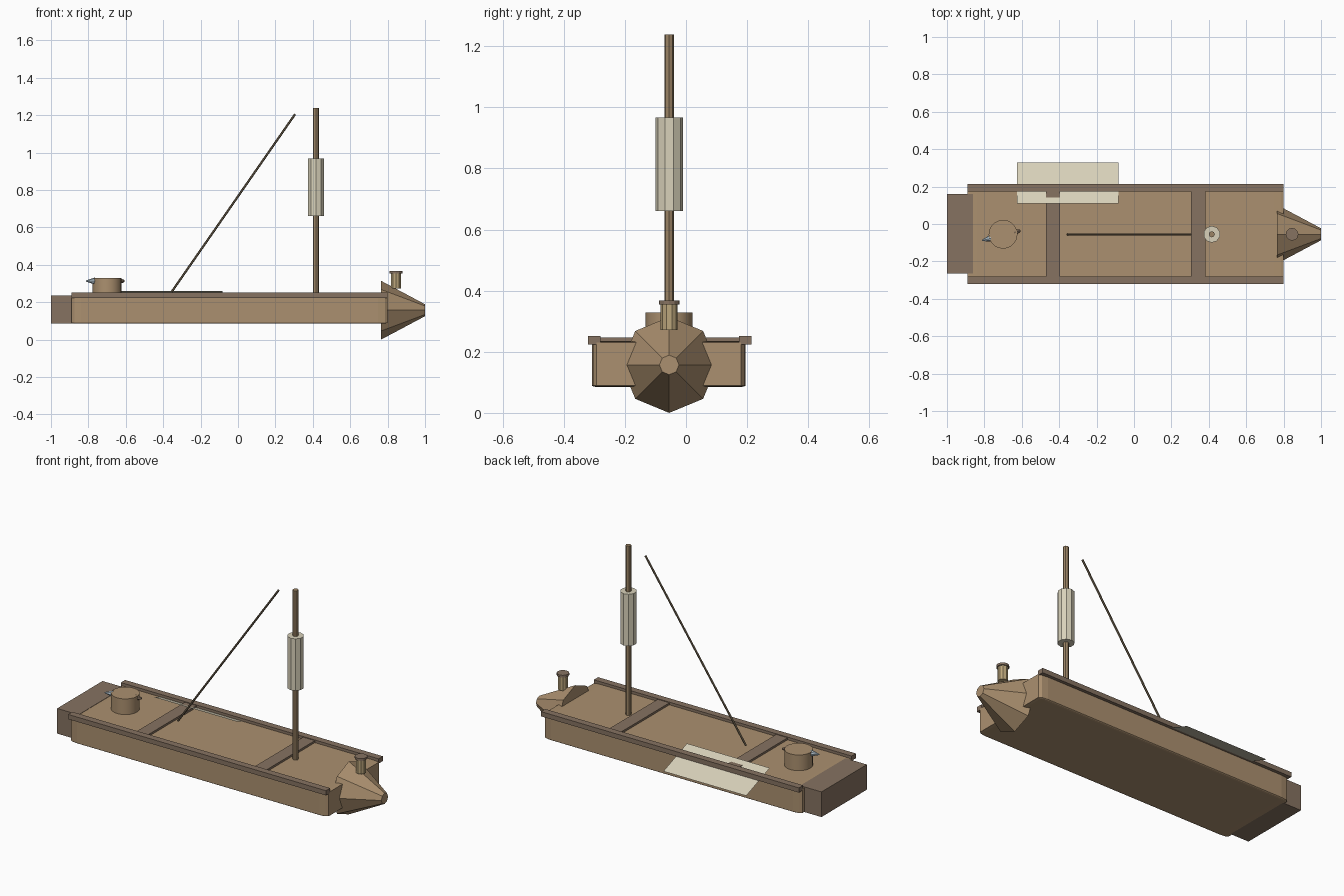
import bpy, bmesh
from mathutils import Vector

if "Cube" in bpy.data.objects:
    bpy.data.objects.remove(bpy.data.objects["Cube"])

CY = -0.055  # centreline of the boat


def material(name, rgb):
    m = bpy.data.materials.new(name)
    m.diffuse_color = (*rgb, 1)
    m.use_nodes = True
    m.node_tree.nodes["Principled BSDF"].inputs["Base Color"].default_value = m.diffuse_color
    return m


TAN = material("tan_wood", (0.41, 0.28, 0.16))
DARK = material("dark_wood", (0.24, 0.17, 0.12))
MAST = material("mast_wood", (0.33, 0.23, 0.13))
CLOTH = material("canvas", (0.69, 0.64, 0.49))
ROPE = material("rope", (0.17, 0.13, 0.08))
BRASS = material("pale_brass", (0.50, 0.38, 0.20))
STEEL = material("steel", (0.45, 0.55, 0.62))


def box(name, x, y, z, mat):
    bpy.ops.mesh.primitive_cube_add(size=1, location=[(a + b) / 2 for a, b in (x, y, z)])
    o = bpy.context.object
    o.name = name
    o.scale = [b - a for a, b in (x, y, z)]
    o.data.materials.append(mat)
    return o


def rod(name, a, b, r1, r2, sides, mat, smooth=False):
    a, b = Vector(a), Vector(b)
    d = b - a
    bpy.ops.mesh.primitive_cone_add(vertices=sides, radius1=r1, radius2=r2, depth=d.length,
                                    location=(a + b) / 2, rotation=d.to_track_quat('Z', 'Y').to_euler())
    o = bpy.context.object
    o.name = name
    o.data.materials.append(mat)
    if smooth:
        bpy.ops.object.shade_smooth_by_angle()
    return o


# Hull with softened corners, and the stern block
hull = box("hull", (-0.89, 0.80), (-0.308, 0.195), (0.085, 0.235), TAN)
bevel = hull.modifiers.new("corners", 'BEVEL')
bevel.width = 0.03
bevel.segments = 2
# bevel in unit space so it stretches along the hull
box("stern_block", (-1.0, -0.86), (-0.265, 0.16), (0.087, 0.236), DARK)

# Side rails and deck crossbeams
for name, y in (("rail_near", (-0.32, -0.28)), ("rail_far", (0.174, 0.214))):
    box(name, (-0.89, 0.80), y, (0.223, 0.251), DARK)
for i, x in enumerate(((-0.47, -0.395), (0.305, 0.382))):
    box(f"crossbeam_{i + 1}", x, (-0.281, 0.175), (0.23, 0.247), DARK)

# Octagonal bow cone
rod("bow_cone", (0.765, CY, 0.157), (1.0, CY, 0.157), 0.157, 0.032, 8, TAN)

# Bow post with cap
rod("bow_post", (0.845, CY, 0.272), (0.845, CY, 0.355), 0.028, 0.028, 10, BRASS)
rod("bow_post_cap", (0.845, CY, 0.354), (0.845, CY, 0.367), 0.034, 0.034, 12, DARK)

# Mast with furled sail
rod("mast", (0.416, CY, 0.235), (0.416, CY, 1.238), 0.016, 0.016, 8, MAST)
rod("furled_sail", (0.416, CY, 0.66), (0.416, CY, 0.967), 0.045, 0.045, 10, CLOTH)

# Slanted stay line
rod("stay_line", (-0.355, CY, 0.255), (0.305, CY, 1.205), 0.006, 0.006, 6, ROPE)

# Drum at the stern with a pin through it
rod("stern_drum", (-0.70, CY, 0.235), (-0.70, CY, 0.328), 0.077, 0.077, 20, TAN, True)
rod("pin_tip", (-0.765, -0.076, 0.313), (-0.813, -0.088, 0.313), 0.019, 0.003, 8, STEEL)
rod("pin_tail", (-0.64, -0.045, 0.313), (-0.607, -0.036, 0.313), 0.018, 0.006, 8, DARK)

# Thin canvas sheet draped outward over the far rail
bm = bmesh.new()
bm.faces.new([bm.verts.new(v) for v in ((-0.626, 0.11, 0.259), (-0.083, 0.11, 0.259),
                                        (-0.083, 0.33, 0.178), (-0.626, 0.33, 0.178))])
bmesh.ops.recalc_face_normals(bm, faces=bm.faces)
for f in bm.faces:
    if f.normal.z < 0:
        f.normal_flip()
mesh = bpy.data.meshes.new("canvas_sheet")
bm.to_mesh(mesh)
bm.free()
sheet = bpy.data.objects.new("canvas_sheet", mesh)
mesh.materials.append(CLOTH)
bpy.context.collection.objects.link(sheet)
